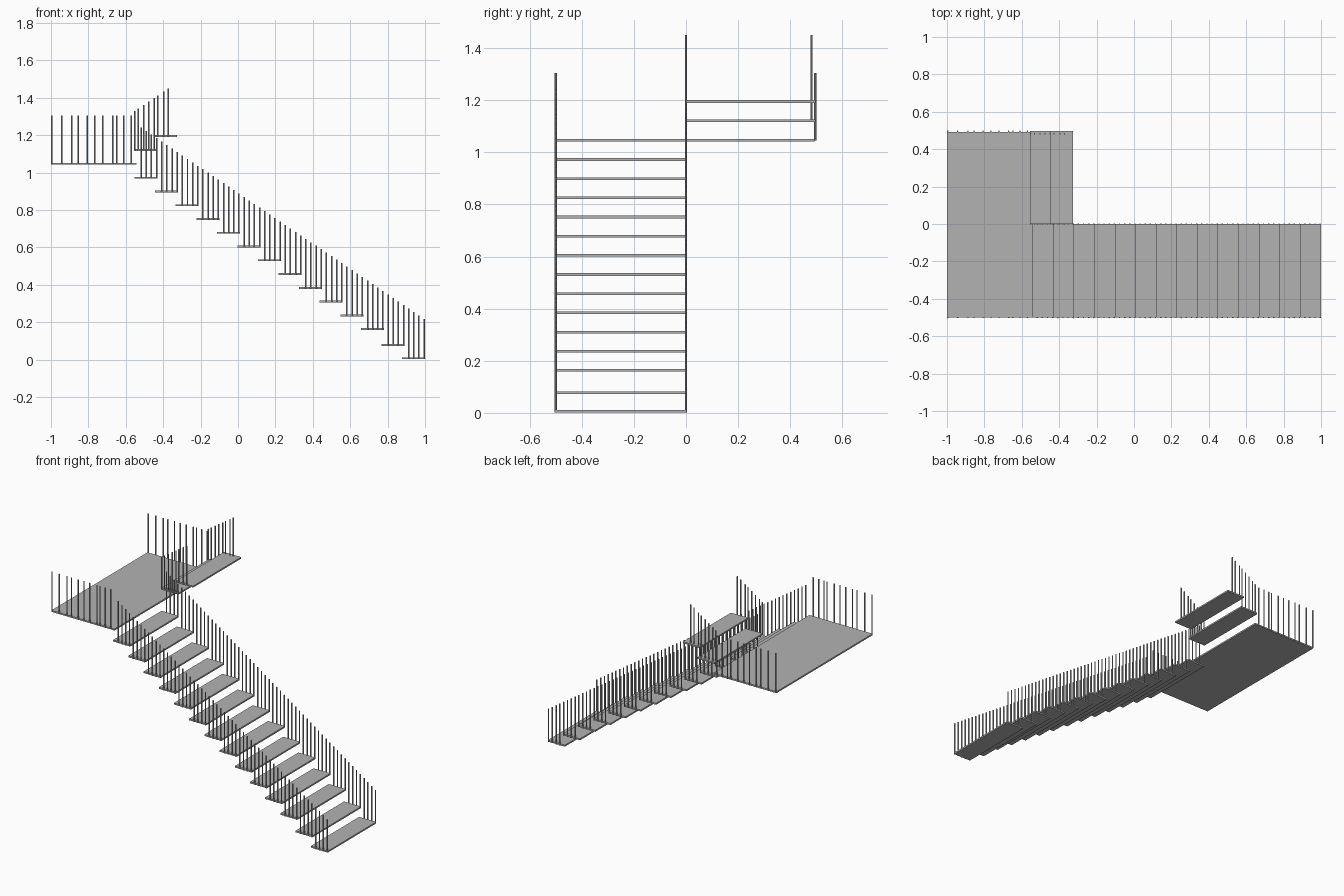
import bpy, bmesh
from mathutils import Matrix, Vector

if "Cube" in bpy.data.objects:
    bpy.data.objects.remove(bpy.data.objects["Cube"])

grey = bpy.data.materials.new("stair grey")
grey.diffuse_color = (0.45, 0.45, 0.45, 1)
grey.use_nodes = True
grey.node_tree.nodes["Principled BSDF"].inputs["Base Color"].default_value = grey.diffuse_color

THICK = 0.01      # slab thickness
RADIUS = 0.004    # baluster radius


def finish(name, bm):
    mesh = bpy.data.meshes.new(name)
    bm.to_mesh(mesh)
    bm.free()
    mesh.materials.append(grey)
    obj = bpy.data.objects.new(name, mesh)
    bpy.context.collection.objects.link(obj)


def slab(name, x0, x1, y0, y1, top):
    bm = bmesh.new()
    centre = Vector(((x0 + x1) / 2, (y0 + y1) / 2, top - THICK / 2))
    size = Matrix.Diagonal((x1 - x0, y1 - y0, THICK, 1))
    bmesh.ops.create_cube(bm, size=1, matrix=Matrix.Translation(centre) @ size)
    finish(name, bm)


def balusters(name, bars):
    """bars: (x, y, bottom, top) for each upright"""
    bm = bmesh.new()
    for x, y, low, high in bars:
        bmesh.ops.create_cone(
            bm, cap_ends=True, segments=8, radius1=RADIUS, radius2=RADIUS,
            depth=high - low,
            matrix=Matrix.Translation((x, y, (low + high) / 2)))
    finish(name, bm)


# Lower flight: treads climbing towards -x
tread_tops = [0.012, 0.083] + [0.168 + 0.0736 * i for i in range(12)]
front_bars, inner_bars = [], []
for i, top in enumerate(tread_tops):
    right = 1.0 - 0.11 * i
    slab(f"lower_tread_{i + 1}", right - 0.123, right, -0.5, 0, top)
    for k in range(4):
        x = right - 0.005 - 0.0275 * k
        high = 0.215 + 0.676 * (1 - x)
        front_bars.append((x, -0.5, top - THICK, high))
        inner_bars.append((x, 0, top - THICK, high))
balusters("lower_front_balusters", front_bars)
balusters("lower_inner_balusters", inner_bars)

# Landing with uprights along front and back edges
slab("landing", -1, -0.543, -0.5, 0.493, 1.052)
landing_x = [-0.996, -0.943, -0.888, -0.855, -0.807, -0.765,
             -0.722, -0.67, -0.648, -0.61, -0.57]
for name, y in (("front", -0.5), ("back", 0.496)):
    balusters(f"landing_{name}_balusters",
              [(x, y, 1.045, 1.305) for x in landing_x])

# Upper flight: two treads climbing towards +x
slab("upper_tread_1", -0.556, -0.43, 0, 0.497, 1.126)
slab("upper_tread_2", -0.45, -0.325, 0, 0.497, 1.2)
upper_x = [-0.553, -0.532, -0.503, -0.476, -0.449, -0.428, -0.396, -0.372]
for name, y in (("inner", 0), ("back", 0.482)):
    balusters(f"upper_{name}_balusters",
              [(x, y, 1.12 if x < -0.44 else 1.193, 1.45 + 0.67 * (x + 0.372))
               for x in upper_x])
